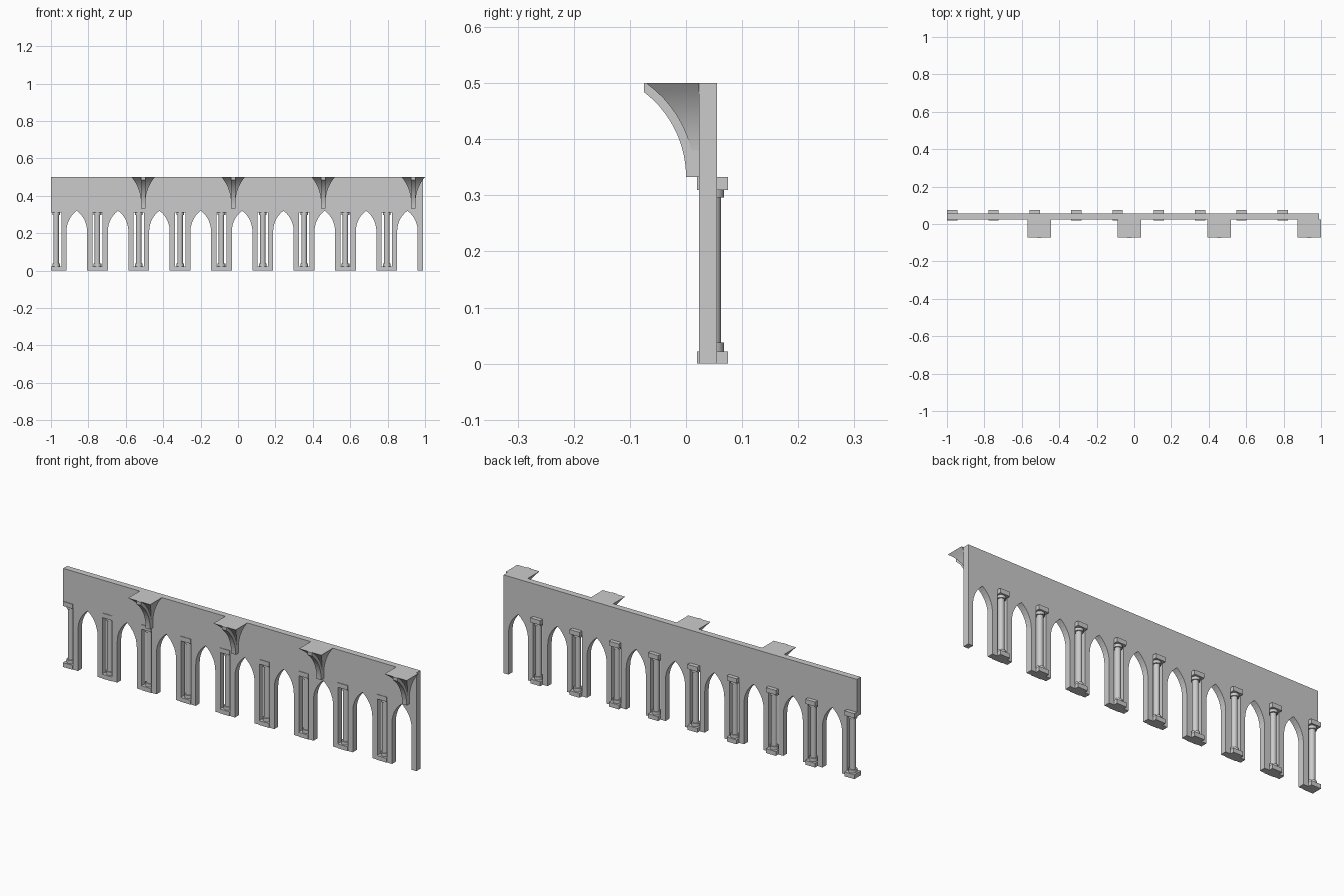
import bpy, bmesh, math

if "Cube" in bpy.data.objects:
    bpy.data.objects.remove(bpy.data.objects["Cube"])

PITCH, X0 = 0.221, -0.9725          # column spacing and first column
Y_FRONT, Y_BACK = 0.023, 0.055      # wall faces
Z_CAP, Z_TOP = 0.333, 0.5
COL_Y, BLOCK = 0.0475, 0.0275       # column axis depth, half block size


def finish(name, bm, smooth=False):
    bmesh.ops.recalc_face_normals(bm, faces=bm.faces)
    me = bpy.data.meshes.new(name)
    bm.to_mesh(me)
    bm.free()
    ob = bpy.data.objects.new(name, me)
    bpy.context.collection.objects.link(ob)
    if smooth:
        bpy.context.view_layer.objects.active = ob
        ob.select_set(True)
        bpy.ops.object.shade_smooth_by_angle(angle=math.radians(35))
        ob.select_set(False)
    return ob


def extrude(bm, pts, vec):
    """Extrude a closed outline of 3D points along vec."""
    face = bm.faces.new([bm.verts.new(p) for p in pts])
    new = bmesh.ops.extrude_face_region(bm, geom=[face])["geom"]
    bmesh.ops.translate(bm, vec=vec, verts=[v for v in new if isinstance(v, bmesh.types.BMVert)])


# Wall: one outline with column slots and pointed arches
def arch(cx, half=0.055, spring=0.21, rise=0.11, n=7):
    r = (half ** 2 + rise ** 2) / (2 * half)
    top = math.asin(rise / r)
    right = [(r * math.cos(top * i / n) - (r - half), spring + r * math.sin(top * i / n))
             for i in range(n + 1)]
    left = [(-x, z) for x, z in right]
    return ([(cx - half, 0)] + [(cx + x, z) for x, z in left]
            + [(cx + x, z) for x, z in reversed(right[:-1])] + [(cx + half, 0)])


columns = [X0 + i * PITCH for i in range(9)]
outline = [(-1.0, Z_TOP), (-1.0, Z_CAP)]
for i, c in enumerate(columns):
    if i:
        outline += [(c - BLOCK, 0), (c - BLOCK, Z_CAP)]
    outline += [(c + BLOCK, Z_CAP), (c + BLOCK, 0)] + arch(c + PITCH / 2)
outline += [(0.988, 0), (0.988, Z_TOP)]
bm = bmesh.new()
extrude(bm, [(x, Y_FRONT, z) for x, z in outline], (0, Y_BACK - Y_FRONT, 0))
finish("arcade_wall", bm)


# Columns: square plinth and capital, collars and a round shaft
def column(cx):
    bm = bmesh.new()
    for z0, z1 in ((0, 0.022), (0.31, Z_CAP)):
        extrude(bm, [(cx + sx * BLOCK, COL_Y + sy * BLOCK, z0)
                     for sx, sy in ((-1, -1), (1, -1), (1, 1), (-1, 1))], (0, 0, z1 - z0))
    for z0, z1, r in ((0.022, 0.038, 0.0205), (0.038, 0.296, 0.0148), (0.296, 0.31, 0.0205)):
        n = 20
        extrude(bm, [(cx + r * math.cos(2 * math.pi * k / n), COL_Y + r * math.sin(2 * math.pi * k / n), z0)
                     for k in range(n)], (0, 0, z1 - z0))
    finish("column", bm, True)


for c in columns:
    column(c)


# Corbels: curved rib plus a flaring vault springer
def flare(z, start, r):
    d = max(0, z - start)
    return r - math.sqrt(r * r - d * d)


def corbel(cx, n=12):
    rib = 0.0125
    zs = [Z_CAP + (0.484 - Z_CAP) * i / n for i in range(n + 1)]
    pts = [(-flare(z, Z_CAP, 0.19), z) for z in zs]
    pts += [(-0.075, Z_TOP), (Y_FRONT, Z_TOP), (Y_FRONT, Z_CAP)]
    bm = bmesh.new()
    extrude(bm, [(cx - rib, y, z) for y, z in pts], (2 * rib, 0, 0))
    finish("corbel_rib", bm, True)

    bm = bmesh.new()
    rings = []
    for i in range(n + 1):
        z = Z_CAP + (Z_TOP - Z_CAP) * i / n
        w = 0.0115 + flare(z, 0.36, 0.218)
        y = 0.015 - flare(z, Z_CAP, 0.205)
        rings.append([bm.verts.new(p) for p in ((cx - w, Y_FRONT, z), (cx - w, y, z),
                                                (cx + w, y, z), (cx + w, Y_FRONT, z))])
    for a, b in zip(rings, rings[1:]):
        for k in range(4):
            j = (k + 1) % 4
            bm.faces.new((a[k], a[j], b[j], b[k]))
    bm.faces.new(rings[0])
    bm.faces.new(rings[-1])
    finish("corbel_springer", bm, True)


for i in range(4):
    corbel(-0.507 + 0.4813 * i)
